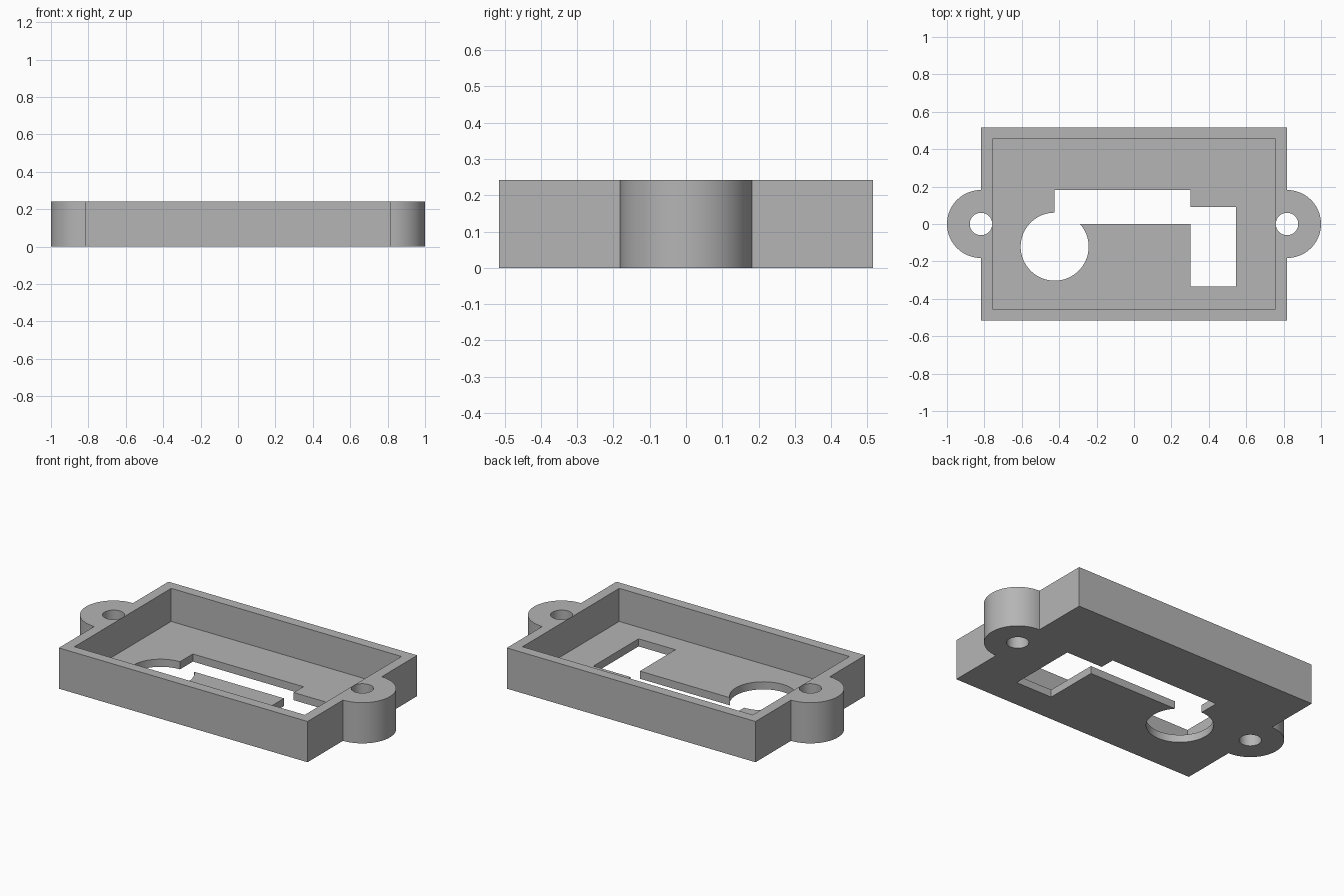
import bpy
import bmesh
import math

cube = bpy.data.objects.get("Cube")
if cube:
    bpy.data.objects.remove(cube, do_unlink=True)

MM = 2 / 66  # one millimetre in model units
HEIGHT = 8
FLOOR = 1.5

grey = bpy.data.materials.new("grey plastic")
grey.use_nodes = True
grey.diffuse_color = (0.46, 0.46, 0.46, 1)
grey.node_tree.nodes["Principled BSDF"].inputs["Base Color"].default_value = grey.diffuse_color


def prism(name, outline, z0, z1):
    """Extrude a counter-clockwise outline in millimetres from z0 to z1."""
    bm = bmesh.new()
    face = bm.faces.new([bm.verts.new((x * MM, y * MM, z0 * MM)) for x, y in outline])
    top = bmesh.ops.extrude_face_region(bm, geom=[face])["geom"]
    verts = [v for v in top if isinstance(v, bmesh.types.BMVert)]
    bmesh.ops.translate(bm, verts=verts, vec=(0, 0, (z1 - z0) * MM))
    bmesh.ops.recalc_face_normals(bm, faces=bm.faces)
    mesh = bpy.data.meshes.new(name)
    bm.to_mesh(mesh)
    bm.free()
    mesh.materials.append(grey)
    obj = bpy.data.objects.new(name, mesh)
    bpy.context.collection.objects.link(obj)
    return obj


def rectangle(w, d):
    return [(-w, -d), (w, -d), (w, d), (-w, d)]


def circle(cx, cy, r, n=64):
    return [(cx + r * math.cos(math.tau * i / n), cy + r * math.sin(math.tau * i / n))
            for i in range(n)]


def combine(target, tool, operation):
    """Apply a boolean and discard the tool."""
    tool.hide_render = True
    mod = target.modifiers.new(operation.title(), "BOOLEAN")
    mod.operation = operation
    mod.solver = "EXACT"
    mod.object = tool
    bpy.context.view_layer.objects.active = target
    bpy.ops.object.modifier_apply(modifier=mod.name)
    bpy.data.objects.remove(tool, do_unlink=True)


# Tray body with a round mounting ear at each end
case = prism("open_case", rectangle(27, 17), 0, HEIGHT)
for side in (-1, 1):
    combine(case, prism("mounting_ear", circle(side * 27, 0, 6), 0, HEIGHT), "UNION")

# Hollow interior
combine(case, prism("cavity", rectangle(25, 15), FLOOR, HEIGHT + 2), "DIFFERENCE")

# Screw holes, just clear of the inner wall
for side in (-1, 1):
    combine(case, prism("screw_hole", circle(side * 27, 0, 1.98, 48), -1, HEIGHT + 1), "DIFFERENCE")

# Floor openings: stepped slot and round hole
slot = [(-14, 0), (10, 0), (10, -11), (18, -11), (18, 3), (10, 3), (10, 6), (-14, 6)]
combine(case, prism("floor_slot", slot, -1, FLOOR + 1), "DIFFERENCE")
combine(case, prism("round_opening", circle(-14, -4, 6), -1, FLOOR + 1), "DIFFERENCE")

# Smooth the round walls, keep the corners crisp
bpy.ops.object.select_all(action="DESELECT")
case.select_set(True)
bpy.context.view_layer.objects.active = case
bpy.ops.object.shade_smooth_by_angle(angle=math.radians(30))
